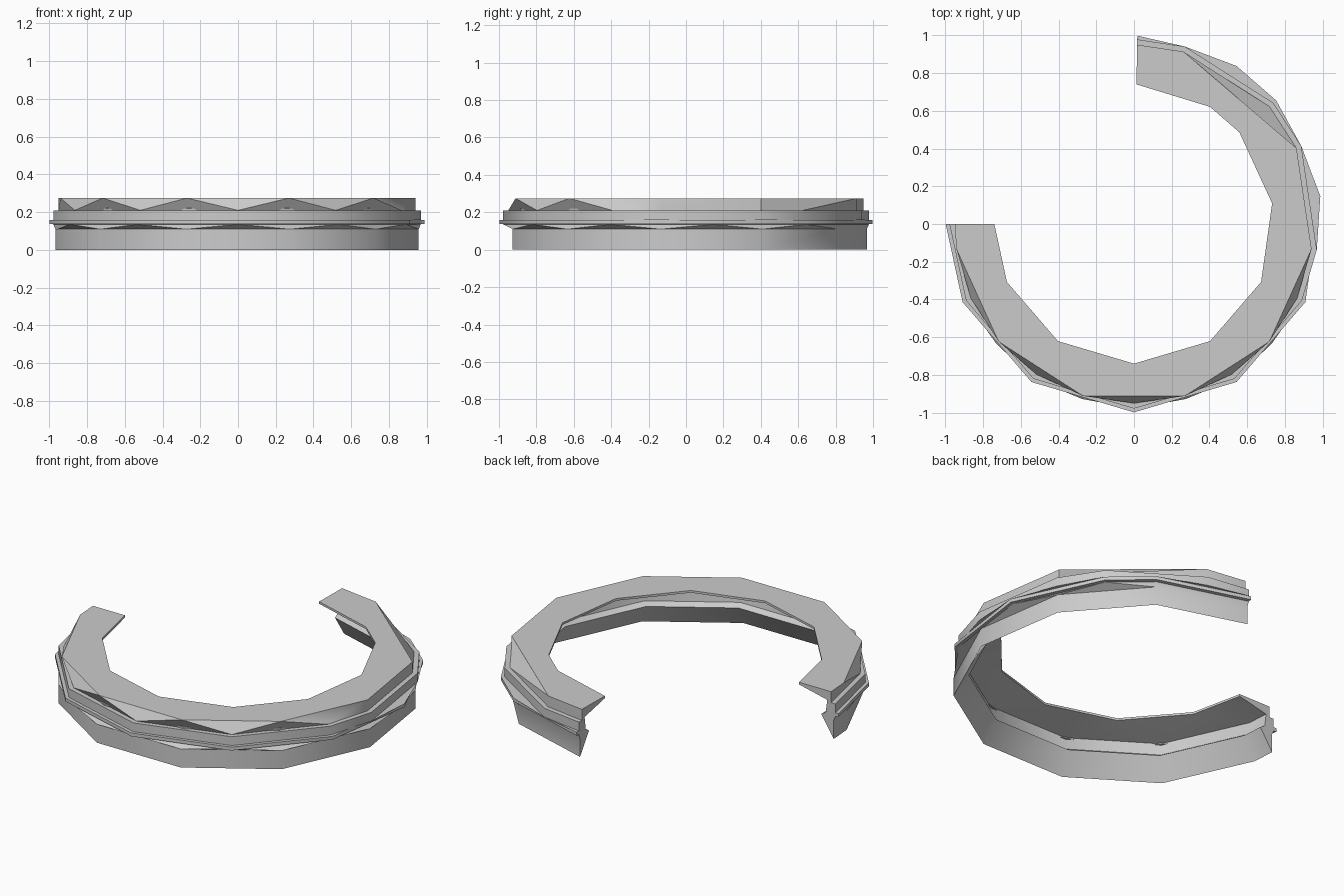
import bpy, bmesh
from math import radians, cos, sin

if "Cube" in bpy.data.objects:
    bpy.data.objects.remove(bpy.data.objects["Cube"])

# Facet angles (degrees), running clockwise from the back end to the left end
FRONT_EVEN = [-8, -41, -73.5, -106.5, -139, -172, -180]
FRONT_ODD = [-24.5, -57, -90, -123, -155.5, -180]
TOP = [89, 74, 25] + FRONT_EVEN
LOW = [89, 57, 25] + FRONT_EVEN
STEP = [89, 74, 41, 25, -8] + FRONT_ODD
LIP = [89, 57, 41, 8.5] + FRONT_ODD

# Closed moulding section: radius, height, facet angles of that ring
SECTION = [
    (0.740, 0.275, LIP),    # inner tip of the top plate
    (0.950, 0.275, TOP),    # top outer edge
    (0.950, 0.210, STEP),
    (0.978, 0.210, STEP),   # upper step
    (0.978, 0.158, STEP),
    (0.998, 0.158, LIP),    # projecting lip
    (0.998, 0.138, LIP),
    (0.978, 0.136, LIP),
    (0.967, 0.110, LOW),    # lower band
    (0.967, 0.000, LOW),    # sharp bottom edge
    (0.885, 0.125, LOW),    # inner ridge
    (0.915, 0.145, LOW),
    (0.925, 0.220, TOP),    # underside of the plate
    (0.740, 0.262, LIP),
]


def bridge(bm, ring_a, ring_b):
    """Zip two rings with different facet angles together."""
    (a, ang_a), (b, ang_b) = ring_a, ring_b
    i = j = 0
    while i < len(a) - 1 or j < len(b) - 1:
        na = ang_a[i + 1] if i < len(a) - 1 else -999
        nb = ang_b[j + 1] if j < len(b) - 1 else -999
        if abs(na - nb) < 0.1:
            bm.faces.new((a[i], a[i + 1], b[j + 1], b[j]))
            i, j = i + 1, j + 1
        elif na > nb:
            bm.faces.new((a[i], a[i + 1], b[j]))
            i += 1
        else:
            bm.faces.new((a[i], b[j + 1], b[j]))
            j += 1


# Three-quarter ring cornice
bm = bmesh.new()
rings = []
for r, z, angles in SECTION:
    verts = [bm.verts.new((r * cos(radians(t)), r * sin(radians(t)), z)) for t in angles]
    rings.append((verts, angles))
for k in range(len(rings)):
    bridge(bm, rings[k], rings[(k + 1) % len(rings)])

# Flat end caps
for end in (0, -1):
    bm.faces.new([verts[end] for verts, _ in rings])
bmesh.ops.recalc_face_normals(bm, faces=bm.faces)

mesh = bpy.data.meshes.new("curved_cornice")
bm.to_mesh(mesh)
bm.free()
cornice = bpy.data.objects.new("curved_cornice", mesh)
bpy.context.collection.objects.link(cornice)
bpy.context.view_layer.objects.active = cornice
cornice.select_set(True)
bpy.ops.object.shade_smooth_by_angle(angle=radians(35))
